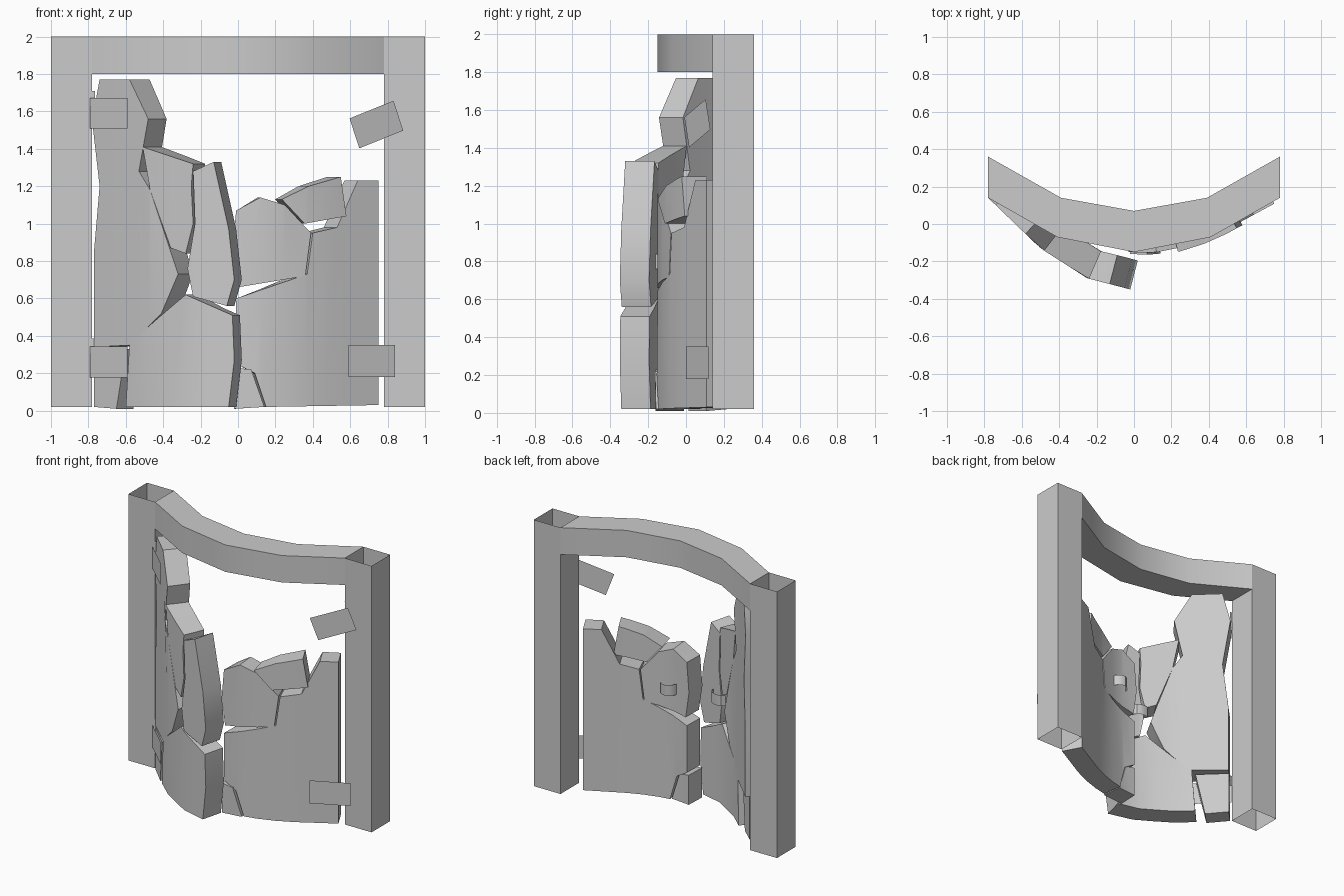
import bpy, bmesh, math
from mathutils import Vector

if "Cube" in bpy.data.objects:
    bpy.data.objects.remove(bpy.data.objects["Cube"])

stone = bpy.data.materials.new("grey stone")
stone.use_nodes = True
GREY = (0.6, 0.6, 0.6, 1)
stone.diffuse_color = GREY
stone.node_tree.nodes["Principled BSDF"].inputs["Base Color"].default_value = GREY


def finish(name, bm, smooth=True, closed=True):
    if closed:
        bmesh.ops.recalc_face_normals(bm, faces=bm.faces)
    mesh = bpy.data.meshes.new(name)
    bm.to_mesh(mesh)
    bm.free()
    obj = bpy.data.objects.new(name, mesh)
    bpy.context.collection.objects.link(obj)
    mesh.materials.append(stone)
    if smooth:
        bpy.ops.object.select_all(action='DESELECT')
        obj.select_set(True)
        bpy.context.view_layer.objects.active = obj
        bpy.ops.object.shade_smooth_by_angle(angle=math.radians(30))
    return obj


def lerp_path(path, x):
    """Depth of a plan path at x, running on straight past its ends."""
    for (x0, y0), (x1, y1) in zip(path, path[1:]):
        if x <= x1 or (x1, y1) == path[-1]:
            return y0 + (y1 - y0) * (x - x0) / (x1 - x0)


def on_leaf(path, x, depth):
    """Plan point on a curved leaf, pushed back along its smoothed normal."""
    d = 0.12
    slope = (lerp_path(path, x + d) - lerp_path(path, x - d)) / (2 * d)
    normal = Vector((-slope, 1)).normalized()
    return Vector((x, lerp_path(path, x))) + normal * depth


def slab(name, path, outline, thickness=0.16, lift=0.0):
    """Broken slab: outline in x and z, cut into strips and bent to the leaf."""
    bm = bmesh.new()
    face = bm.faces.new([bm.verts.new((x, 0, z)) for x, z in outline])
    ext = bmesh.ops.extrude_face_region(bm, geom=[face], use_keep_orig=True)
    for v in ext["geom"]:
        if isinstance(v, bmesh.types.BMVert):
            v.co.y = 1
    for i in range(-7, 8):
        bmesh.ops.bisect_plane(bm, geom=bm.verts[:] + bm.edges[:] + bm.faces[:],
                               plane_co=(i * 0.12 + 0.005, 0, 0), plane_no=(1, 0, 0))
    for v in bm.verts:
        p = on_leaf(path, v.co.x, v.co.y * thickness - lift)
        v.co = (p.x, p.y, v.co.z)
    return finish(name, bm)


def strip(name, plan, z0, z1):
    """Thin upright band along a plan path."""
    bm = bmesh.new()
    rows = [[bm.verts.new((x, y, z)) for x, y in plan] for z in (z0, z1)]
    for i in range(len(plan) - 1):
        bm.faces.new((rows[0][i], rows[0][i + 1], rows[1][i + 1], rows[1][i]))
    return finish(name, bm, closed=False)


def plate(name, centre, start, end, height, tilt=0):
    """Flat hinge plate between two plan points, rolled within its own plane."""
    a, b = Vector((*start, 0)), Vector((*end, 0))
    along, up = (b - a).normalized(), Vector((0, 0, 1))
    half, mid = (b - a).length / 2, (a + b) / 2 + up * centre
    c, s = math.cos(tilt), math.sin(tilt)
    u, w = along * c + up * s, up * c - along * s
    bm = bmesh.new()
    bm.faces.new([bm.verts.new(mid + u * i * half + w * j * height / 2)
                  for i, j in ((-1, -1), (1, -1), (1, 1), (-1, 1))])
    return finish(name, bm, smooth=False, closed=False)


# Hollow square posts, open at both ends
for side, cx in (("right", -0.89), ("left", 0.89)):
    bm = bmesh.new()
    bmesh.ops.create_cube(bm, size=1)
    bmesh.ops.delete(bm, geom=[f for f in bm.faces if abs(f.normal.z) > 0.5], context='FACES_ONLY')
    for v in bm.verts:
        v.co = (cx + v.co.x * 0.22, 0.25 + v.co.y * 0.22, 1.01 + v.co.z * 1.98)
    finish(side + "_post", bm, smooth=False, closed=False)

# Bowed lintel
front = [(-0.78, 0.14), (-0.41, -0.07), (0, -0.15), (0.41, -0.07), (0.78, 0.14)]
back = [(-0.78, 0.36), (-0.39, 0.14), (0, 0.07), (0.39, 0.14), (0.78, 0.36)]
bm = bmesh.new()
base = [bm.faces.new([bm.verts.new((x, y, 1.8)) for x, y in
                      (front[i], front[i + 1], back[i + 1], back[i])]) for i in range(4)]
bmesh.ops.remove_doubles(bm, verts=bm.verts, dist=0.001)
top = bmesh.ops.extrude_face_region(bm, geom=bm.faces[:], use_keep_orig=True)
bmesh.ops.translate(bm, vec=(0, 0, 0.2),
                    verts=[v for v in top["geom"] if isinstance(v, bmesh.types.BMVert)])
finish("lintel", bm)

# Plan curves of the two door leaves: one pushed outward, one nearly closed
open_leaf = [(-0.78, 0.14), (-0.5, -0.13), (-0.25, -0.29), (0, -0.355)]
shut_leaf = [(-0.03, -0.15), (0.1, -0.155), (0.25, -0.125), (0.42, -0.07), (0.78, 0.125)]

# Fragments of the open leaf
slab("tall_fragment", open_leaf,
     [(-.74, 1.77), (-.58, 1.77), (-.48, 1.56), (-.53, 1.28), (-.47, 1.18), (-.32, .73),
      (-.41, .52), (-.58, .35), (-.77, .34), (-.77, .85), (-.74, 1.2), (-.78, 1.55)])
slab("wedge_fragment", open_leaf,
     [(-.51, 1.41), (-.24, 1.32), (-.25, 1.2), (-.24, 1), (-.28, .84), (-.36, .87), (-.47, 1.18)])
slab("slim_fragment", open_leaf,
     [(-.24, 1.28), (-.13, 1.33), (-.05, .97), (-.02, .7), (-.06, .56), (-.24, .61),
      (-.27, .76), (-.23, 1)])
slab("lower_fragment", open_leaf,
     [(-.58, .36), (-.41, .51), (-.28, .62), (-.03, .51), (-.02, .27), (-.05, .02), (-.6, .02)])
slab("corner_fragment", open_leaf, [(-.77, .33), (-.6, .33), (-.65, .01), (-.77, .02)], 0.13)

# Fragments of the shut leaf
slab("broad_fragment", shut_leaf,
     [(-.01, .6), (.37, .73), (.4, .95), (.53, .98), (.64, 1.23), (.75, 1.23), (.75, .03),
      (.15, .02), (.09, .2), (-.01, .25)], 0.15)
slab("round_fragment", shut_leaf,
     [(-.01, 1.07), (.12, 1.14), (.25, 1.1), (.39, .95), (.36, .72), (0, .66), (-.03, .85)], 0.15)
slab("loose_chunk", shut_leaf,
     [(.23, 1.13), (.37, 1.2), (.54, 1.25), (.57, 1.04), (.35, 1)], 0.15, 0.02)
slab("toe_chunk", shut_leaf, [(-.02, .23), (.07, .22), (.14, .02), (-.02, .01)], 0.15, 0.01)

# Hinge plates on posts and leaves
for level, z_post, z_leaf in (("upper", 1.67, 1.59), ("lower", 0.345, 0.26)):
    plate("right_%s_post_plate" % level, z_post, (-.95, .135), (-.765, .135), 0.08)
    plate("right_%s_leaf_plate" % level, z_leaf, (-.79, .125), (-.59, -.065), 0.165)
plate("left_upper_post_plate", 1.68, (.79, .135), (.98, .135), 0.08, 0.35)
plate("left_upper_leaf_plate", 1.53, (.615, .0), (.865, .12), 0.17, 0.35)
plate("left_lower_post_plate", 0.35, (.81, .135), (1, .135), 0.08)
plate("left_lower_leaf_plate", 0.265, (.59, .0), (.84, .12), 0.17)

# Curved pull handles on the inner faces
for name, path, cx, cz in (("right_handle", open_leaf, -0.23, 0.8),
                           ("left_handle", shut_leaf, 0.16, 0.85)):
    plan = []
    for i in range(7):
        a = math.pi * i / 6
        plan.append(on_leaf(path, cx - 0.075 * math.cos(a), 0.145 + 0.06 * math.sin(a)))
    strip(name, plan, cz - 0.04, cz + 0.04)
